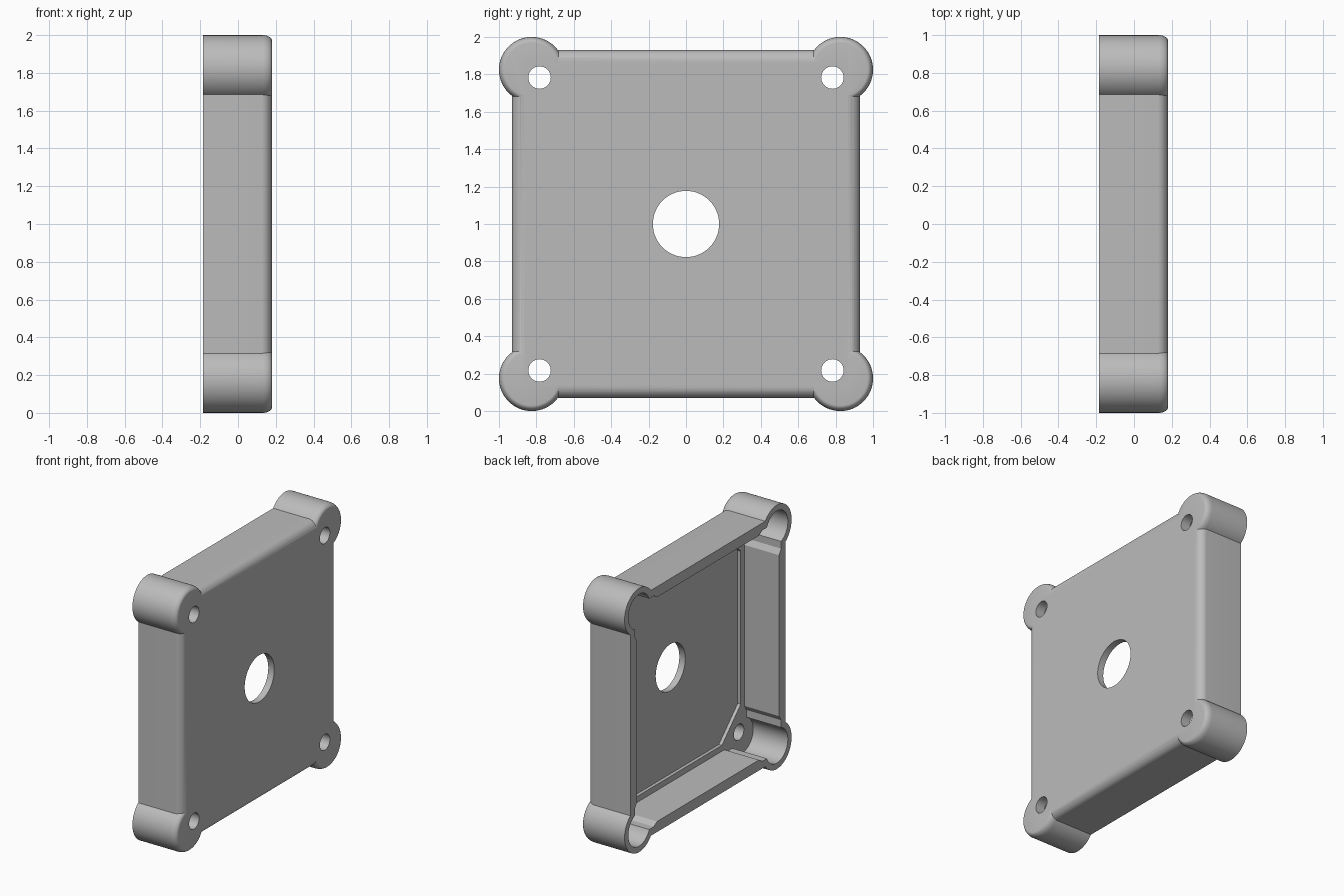
import bpy, bmesh, math

if "Cube" in bpy.data.objects:
    bpy.data.objects.remove(bpy.data.objects["Cube"])

grey = bpy.data.materials.new("plain grey")
grey.diffuse_color = (0.5, 0.5, 0.5, 1)
grey.use_nodes = True
grey.node_tree.nodes["Principled BSDF"].inputs["Base Color"].default_value = grey.diffuse_color

CZ = 1.0                       # height of the plate centre
BACK, FACE = -0.185, 0.18      # open rim and closed face along x
LOBE, LOBE_R = 0.825, 0.175    # corner lobe offset and radius
SIGNS = [(a, b) for a in (-1, 1) for b in (-1, 1)]


def loft(name, layers):
    """Solid along x from layers of (x, [(y, z), ...])."""
    bm = bmesh.new()
    rings = [[bm.verts.new((x, y, z + CZ)) for y, z in pts] for x, pts in layers]
    n = len(rings[0])
    bm.faces.new(rings[0])
    bm.faces.new(rings[-1])
    for a, b in zip(rings, rings[1:]):
        for i in range(n):
            j = (i + 1) % n
            bm.faces.new((a[i], a[j], b[j], b[i]))
    bmesh.ops.recalc_face_normals(bm, faces=bm.faces)
    me = bpy.data.meshes.new(name)
    bm.to_mesh(me)
    bm.free()
    me.materials.append(grey)
    ob = bpy.data.objects.new(name, me)
    bpy.context.collection.objects.link(ob)
    return ob


def circle(cy, cz, r, n=64):
    return [(cy + r * math.cos(2 * math.pi * i / n),
             cz + r * math.sin(2 * math.pi * i / n)) for i in range(n)]


def square(h):
    return [(h, -h), (h, h), (-h, h), (-h, -h)]


def four_sides(pts):
    """Repeat one side's points with quarter turns."""
    out = []
    for _ in range(4):
        out += pts
        pts = [(-z, y) for y, z in pts]
    return out


def rounded(shape, size, ax, rad, steps=8):
    """Layers with a rounded edge at the closed face."""
    layers = [(BACK, shape(size))]
    for i in range(steps + 1):
        t = math.pi / 2 * i / steps
        layers.append((FACE - ax + ax * math.sin(t),
                       shape(size - rad + rad * math.cos(t))))
    return layers


def combine(target, tool, op):
    m = target.modifiers.new(op, 'BOOLEAN')
    m.operation, m.solver, m.object = op, 'EXACT', tool
    bpy.context.view_layer.objects.active = target
    bpy.ops.object.modifier_apply(modifier=m.name)
    bpy.data.objects.remove(tool)


# Square body with rounded front edges, plus the four corner lobes
cover = loft("cover_plate", rounded(square, 0.93, 0.06, 0.065))
for a, b in SIGNS:
    shape = lambda r: circle(a * LOBE, b * LOBE, r)
    combine(cover, loft("lobe", rounded(shape, LOBE_R, 0.05, 0.03)), 'UNION')

# Cavity with thicker wall middles, lobe recesses and octagonal floor pocket
LEDGE, FLOOR = 0.105, 0.13
wall = four_sides([(0.875, -0.72), (0.875, -0.65), (0.85, -0.61),
                   (0.85, 0.61), (0.875, 0.65), (0.875, 0.72)])
pocket = four_sides([(0.805, -0.58), (0.805, 0.58)])
cutters = [[(-0.4, wall), (LEDGE, wall)], [(0.0, pocket), (FLOOR, pocket)]]
for a, b in SIGNS:
    c = circle(a * LOBE, b * LOBE, 0.13)
    cutters.append([(-0.4, c), (LEDGE, c)])

# Centre hole and screw holes
holes = [circle(0, 0, 0.177)] + [circle(a * 0.783, b * 0.783, 0.06, 40) for a, b in SIGNS]
cutters += [[(0.0, h), (0.4, h)] for h in holes]
for layers in cutters:
    combine(cover, loft("cutter", layers), 'DIFFERENCE')

bpy.ops.object.select_all(action='DESELECT')
cover.select_set(True)
bpy.context.view_layer.objects.active = cover
bpy.ops.object.shade_smooth_by_angle(angle=math.radians(25))
